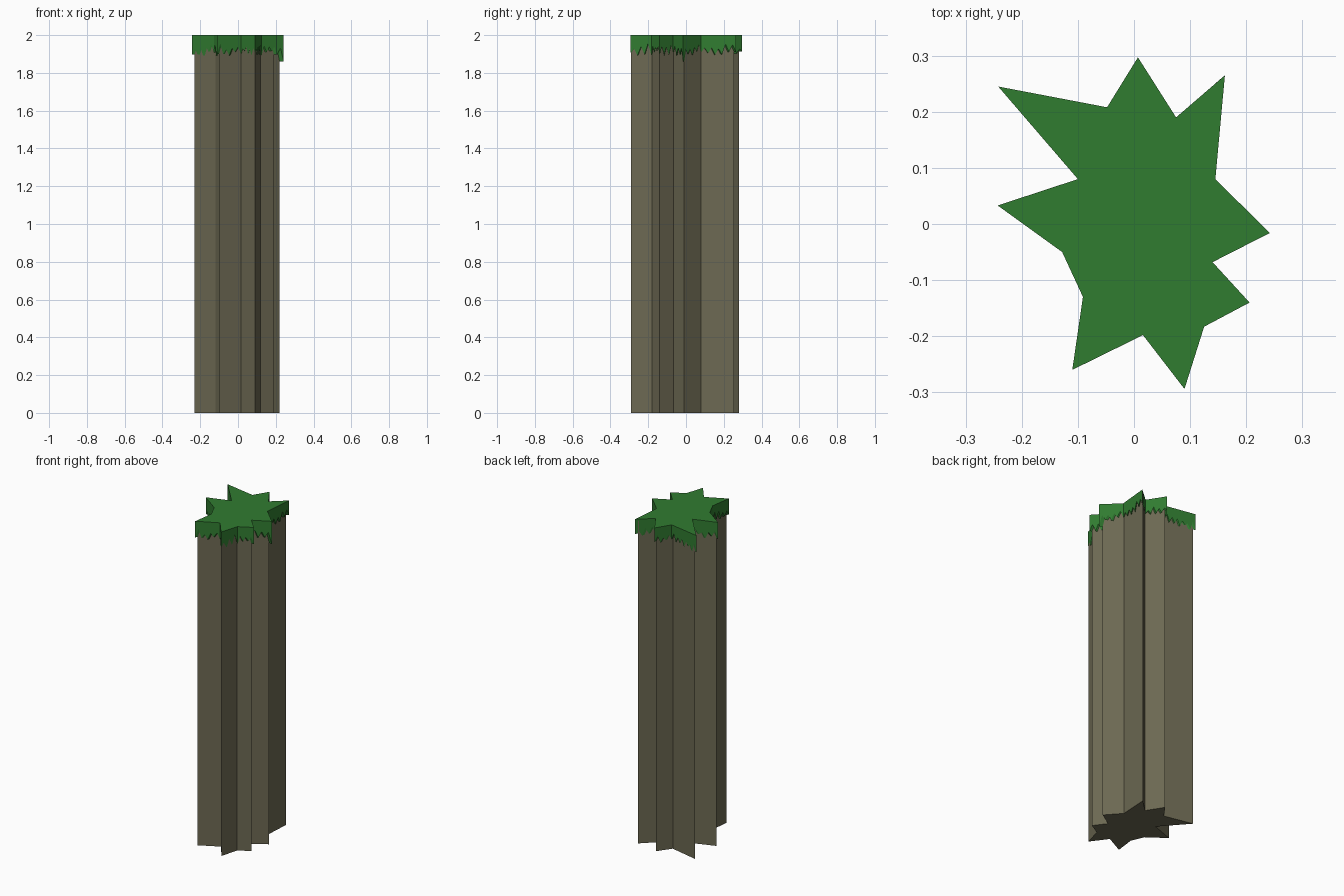
import bpy
import bmesh
import random
from mathutils import Vector

random.seed(4)
cube = bpy.data.objects.get("Cube")
if cube:
    bpy.data.objects.remove(cube, do_unlink=True)


def make_material(name, color):
    material = bpy.data.materials.new(name)
    material.use_nodes = True
    material.diffuse_color = color
    material.node_tree.nodes["Principled BSDF"].inputs["Base Color"].default_value = color
    return material


def finish(bm, name, material):
    bmesh.ops.remove_doubles(bm, verts=bm.verts, dist=0.0001)
    bmesh.ops.recalc_face_normals(bm, faces=bm.faces)
    mesh = bpy.data.meshes.new(name)
    bm.to_mesh(mesh)
    bm.free()
    mesh.materials.append(material)
    obj = bpy.data.objects.new(name, mesh)
    bpy.context.collection.objects.link(obj)
    return obj


def raised(point, z):
    return Vector((point[0], point[1], z))


stone = make_material("grey brown stone", (0.15, 0.14, 0.085, 1))
grass = make_material("grass green", (0.03, 0.2, 0.03, 1))

# Star outlines, counterclockwise from the left tip: rock column and turf
rock_outline = [
    (.22, -.01), (.14, .08), (.15, .255), (.07, .18), (.007, .28), (-.05, .2),
    (-.23, .24), (-.09, .08), (-.23, .03), (-.12, -.05), (-.085, -.13),
    (-.1, -.25), (.017, -.19), (.09, -.29), (.12, -.18), (.19, -.14), (.135, -.065)]
turf_outline = [
    (.242, -.016), (.145, .08), (.162, .265), (.075, .19), (.007, .297), (-.048, .208),
    (-.242, .245), (-.1, .08), (-.243, .033), (-.128, -.05), (-.091, -.13),
    (-.11, -.26), (.016, -.198), (.09, -.294), (.125, -.183), (.206, -.14), (.14, -.068)]

TOP = 2.0
ROCK_TOP = 1.99
TOOTH = 0.034

# Rock column: the star extruded upwards
bm = bmesh.new()
base = bm.faces.new([bm.verts.new(raised(p, 0)) for p in rock_outline])
column = bmesh.ops.extrude_face_region(bm, geom=[base], use_keep_orig=True)
for element in column["geom"]:
    if isinstance(element, bmesh.types.BMVert):
        element.co.z = ROCK_TOP
finish(bm, "rock_column", stone)

# Turf cap: flat star top with a hanging fringe of uneven teeth
rim = []
count = len(turf_outline)
for i in range(count):
    j = (i + 1) % count
    a, b = Vector(turf_outline[i]), Vector(turf_outline[j])
    c, d = Vector(rock_outline[i]), Vector(rock_outline[j])
    steps = 2 * max(2, round((b - a).length / TOOTH))
    for k in range(steps):
        t = k / steps
        if k % 2 == 0:
            z = random.uniform(1.892, 1.915)
        else:
            z = random.uniform(1.925, 1.955)
        if i == 0 and k == 0:
            z = 1.86
        rim.append((a.lerp(b, t), c.lerp(d, t), z))

bm = bmesh.new()
top = [bm.verts.new(raised(outer, TOP)) for outer, inner, z in rim]
fringe = [bm.verts.new(raised(outer, z)) for outer, inner, z in rim]
against_rock = [bm.verts.new(raised(inner, z)) for outer, inner, z in rim]
bm.faces.new(top)
for i in range(len(rim)):
    j = (i + 1) % len(rim)
    bm.faces.new((top[j], top[i], fringe[i], fringe[j]))
    bm.faces.new((fringe[j], fringe[i], against_rock[i], against_rock[j]))
finish(bm, "turf_cap", grass)
